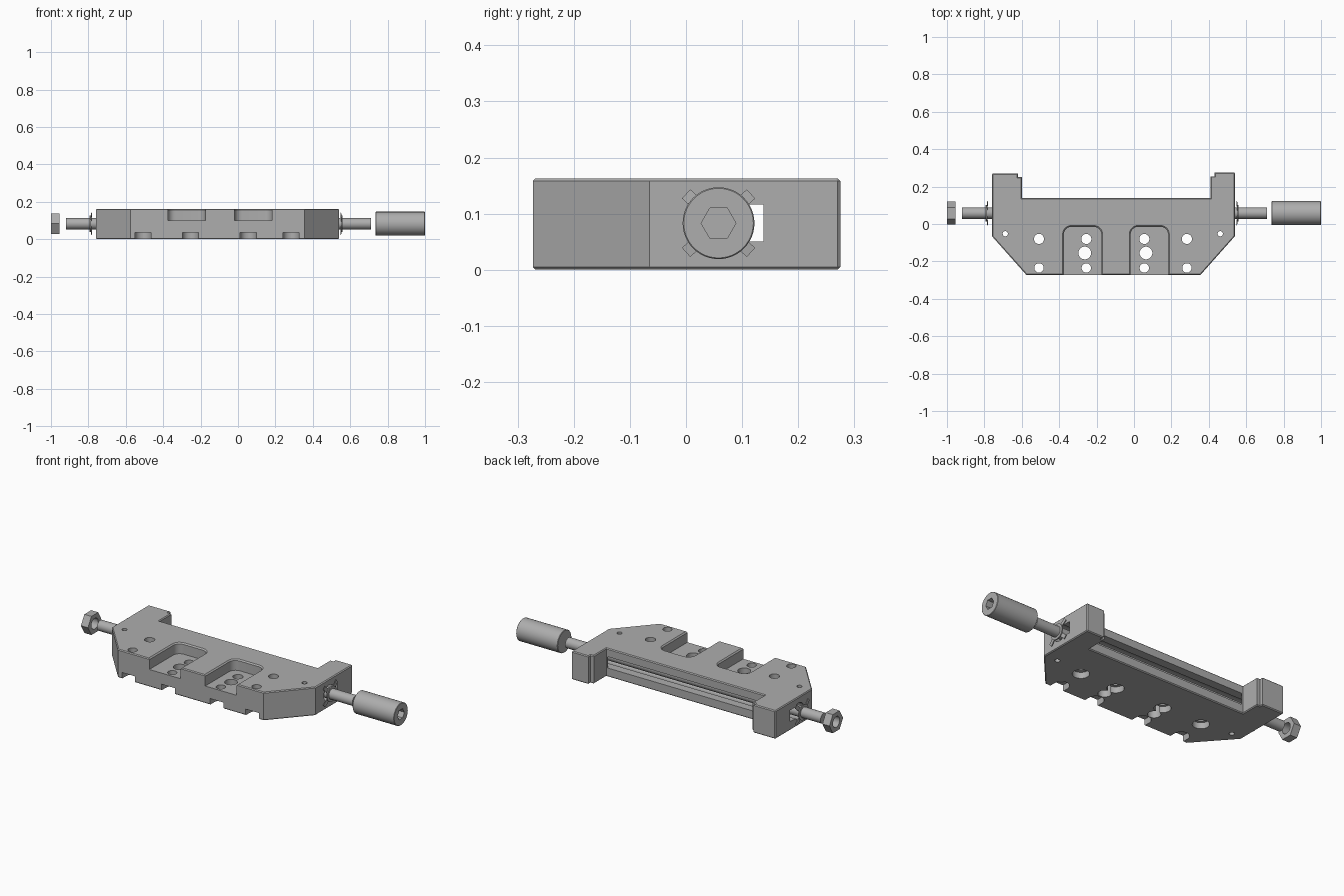
import bpy, bmesh, math
from mathutils import Matrix, Vector

cube = bpy.data.objects.get("Cube")
if cube:
    bpy.data.objects.remove(cube, do_unlink=True)

GREY = (0.42, 0.42, 0.42, 1)
steel = bpy.data.materials.new("steel grey")
steel.use_nodes = True
steel.diffuse_color = GREY
steel.node_tree.nodes["Principled BSDF"].inputs["Base Color"].default_value = GREY

HEIGHT = 0.163
AXIS_Y, AXIS_Z = 0.058, 0.083   # centre line of the screw
CHAMFER = 0.007


def finish(name, bm):
    bmesh.ops.recalc_face_normals(bm, faces=bm.faces)
    mesh = bpy.data.meshes.new(name)
    bm.to_mesh(mesh)
    bm.free()
    obj = bpy.data.objects.new(name, mesh)
    mesh.materials.append(steel)
    bpy.context.collection.objects.link(obj)
    return obj


def loft(name, sections):
    """Solid through a stack of (outline, z) sections."""
    bm = bmesh.new()
    rings = [[bm.verts.new((x, y, z)) for x, y in pts] for pts, z in sections]
    n = len(rings[0])
    for a, b in zip(rings, rings[1:]):
        for i in range(n):
            j = (i + 1) % n
            bm.faces.new((a[i], a[j], b[j], b[i]))
    bm.faces.new(rings[0][::-1])
    bm.faces.new(rings[-1])
    return finish(name, bm)


def circle(x, y, r, n=32):
    return [(x + r * math.cos(math.tau * i / n), y + r * math.sin(math.tau * i / n)) for i in range(n)]


def rounded(x0, x1, y0, y1, r, steps=6):
    pts = []
    corners = ((x1 - r, y1 - r), (x0 + r, y1 - r), (x0 + r, y0 + r), (x1 - r, y0 + r))
    for k, (cx, cy) in enumerate(corners):
        for i in range(steps + 1):
            a = (k + i / steps) * math.pi / 2
            pts.append((cx + r * math.cos(a), cy + r * math.sin(a)))
    return pts


def hole(x, y, r, z0=-0.05, z1=0.25):
    return loft("cutter", [(circle(x, y, r), z0), (circle(x, y, r), z1)])


def box(x0, x1, y0, y1, z0, z1):
    pts = [(x0, y0), (x1, y0), (x1, y1), (x0, y1)]
    return loft("cutter", [(pts, z0), (pts, z1)])


def along_x(name, x0, x1, r, n=32, edge=0.0):
    """Round or hexagonal bar on the screw axis, optionally with chamfered ends."""
    stack = [(circle(0, 0, r, n), x0), (circle(0, 0, r, n), x1)]
    if edge:
        small = circle(0, 0, r - edge, n)
        stack = [(small, x0), (stack[0][0], x0 + edge), (stack[0][0], x1 - edge), (small, x1)]
    obj = loft(name, stack)
    turn = Matrix(((0, 0, 1, 0), (1, 0, 0, AXIS_Y), (0, 1, 0, AXIS_Z), (0, 0, 0, 1)))
    obj.data.transform(turn)
    return obj


def cut(obj, cutters):
    for c in cutters:
        mod = obj.modifiers.new("cut", 'BOOLEAN')
        mod.operation, mod.solver, mod.object = 'DIFFERENCE', 'EXACT', c
        bpy.context.view_layer.objects.active = obj
        bpy.ops.object.modifier_apply(modifier=mod.name)
        bpy.data.objects.remove(c, do_unlink=True)


def smooth(obj):
    bpy.ops.object.select_all(action='DESELECT')
    obj.select_set(True)
    bpy.context.view_layer.objects.active = obj
    bpy.ops.object.shade_smooth_by_angle(angle=math.radians(30))


# Body: plate with slanted front corners and two jaws at the back
outline = [(-0.575, -0.273), (0.355, -0.273), (0.54, -0.065), (0.54, 0.27), (0.535, 0.275),
           (0.43, 0.275), (0.43, 0.255), (0.41, 0.255), (0.41, 0.14), (-0.60, 0.14),
           (-0.60, 0.25), (-0.62, 0.25), (-0.62, 0.27), (-0.755, 0.27), (-0.76, 0.265),
           (-0.76, -0.065)]
body = loft("body", [(outline, 0), (outline, HEIGHT)])
bm = bmesh.new()
bm.from_mesh(body.data)
rim = [e for e in bm.edges if abs(e.verts[0].co.z - e.verts[1].co.z) < 1e-5]
bmesh.ops.bevel(bm, geom=rim, offset=0.005, segments=1, affect='EDGES')
bm.to_mesh(body.data)
bm.free()

cutters = []
# Pockets in the top, open to the front, with a chamfered rim
for x0, x1 in ((-0.375, -0.175), (-0.018, 0.182)):
    def grown(g):
        return rounded(x0 - g, x1 + g, -0.40, -0.015 + g, 0.04 + g)
    cutters.append(loft("cutter", [(grown(0), 0.10), (grown(0), HEIGHT - CHAMFER),
                                   (grown(CHAMFER), HEIGHT), (grown(2 * CHAMFER), HEIGHT + CHAMFER)]))

# Bolt holes with counterbores below; the front row opens through the front edge
for x in (-0.508, -0.255, 0.055, 0.283):
    cutters += [hole(x, -0.08, 0.027), hole(x, -0.235, 0.025),
                hole(x, -0.08, 0.044, -0.05, 0.035)]
    slot = rounded(x - 0.043, x + 0.043, -0.40, -0.192, 0.0429)
    cutters.append(loft("cutter", [(slot, -0.05), (slot, 0.036)]))
for x in (-0.263, 0.064):
    cutters.append(hole(x, -0.155, 0.034))
for x in (-0.688, 0.461):
    cutters.append(hole(x, -0.052, 0.014))

# Channel for the screw, open at the back between the jaws
cutters += [box(-0.90, 0.70, 0.06, 0.138, 0.05, 0.116),
            box(-0.592, 0.402, 0.09, 0.20, 0.0505, 0.1155),
            along_x("cutter", -0.90, 0.70, 0.046)]
cut(body, cutters)
smooth(body)

# Screw rod running the whole length
smooth(along_x("screw_rod", -0.92, 0.71, 0.03))

# Spring clips: thin discs with four prongs leaning away from the body
for side, x in (("right", -0.79), ("left", 0.557)):
    out = 1 if x > 0 else -1
    bm = bmesh.new()
    for k in range(4):
        prong = bmesh.ops.create_cube(bm, size=1)["verts"]
        a = math.radians(42 + 90 * k if k % 2 == 0 else 48 + 90 * k)
        place = (Matrix.Translation((x, AXIS_Y, AXIS_Z)) @ Matrix.Rotation(a, 4, 'X')
                 @ Matrix.Rotation(0.1 * out, 4, 'Z')
                 @ Matrix.Translation((0, 0.052, 0)) @ Matrix.Diagonal((0.004, 0.052, 0.022, 1)))
        bmesh.ops.transform(bm, matrix=place, verts=prong)
    finish(side + "_clip_prongs", bm)
    smooth(along_x(side + "_clip_disc", x - 0.003, x + 0.003, 0.044))

# Drive knob with a hexagonal socket
knob = along_x("drive_knob", 0.735, 1.0, 0.064, 48, 0.002)
cut(knob, [along_x("cutter", 0.90, 1.1, 0.031, 6)])
smooth(knob)

# Hex nut at the other end
nut = along_x("hex_nut", -1.0, -0.955, 0.062, 6)
cut(nut, [along_x("cutter", -1.1, -0.9, 0.031)])
smooth(nut)
